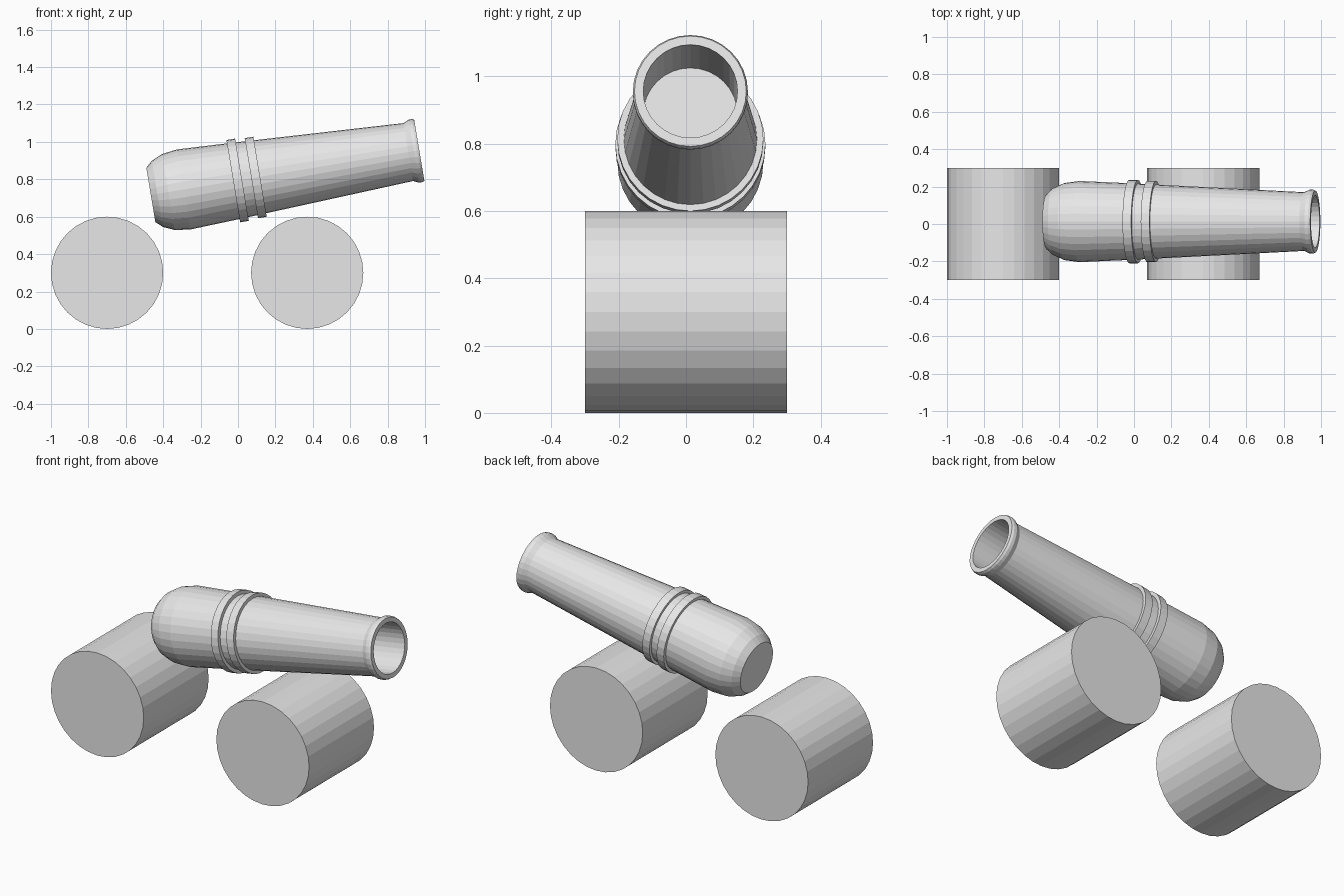
import bpy, bmesh, math
from mathutils import Matrix, Vector

if "Cube" in bpy.data.objects:
    bpy.data.objects.remove(bpy.data.objects["Cube"])

SIDES = 32
grey = bpy.data.materials.new("plain grey")
grey.diffuse_color = (0.8, 0.8, 0.8, 1)
grey.use_nodes = True
grey.node_tree.nodes["Principled BSDF"].inputs["Base Color"].default_value = grey.diffuse_color


def revolve(name, profile, matrix, closed=False):
    """Turn (distance, radius) points about local x; open ends become flat caps."""
    bm = bmesh.new()
    loops = []
    for t, r in profile:
        angles = [2 * math.pi * k / SIDES for k in range(SIDES)]
        loops.append([bm.verts.new((t, r * math.sin(a), r * math.cos(a))) for a in angles])
    pairs = list(zip(loops, loops[1:]))
    if closed:
        pairs.append((loops[-1], loops[0]))
    for a, b in pairs:
        for k in range(SIDES):
            n = (k + 1) % SIDES
            bm.faces.new((a[k], a[n], b[n], b[k]))
    if not closed:
        bm.faces.new(loops[0])
        bm.faces.new(loops[-1])
    bmesh.ops.recalc_face_normals(bm, faces=bm.faces)
    mesh = bpy.data.meshes.new(name)
    bm.to_mesh(mesh)
    bm.free()
    mesh.materials.append(grey)
    obj = bpy.data.objects.new(name, mesh)
    bpy.context.collection.objects.link(obj)
    obj.matrix_world = matrix
    return obj


# barrel frame: local x runs from the breech up to the muzzle
tilt = Matrix.Translation(Vector((-0.466, 0.013, 0.7165))) @ Matrix.Rotation(math.radians(-9.45), 4, 'Y')

# barrel with rounded breech, flared muzzle and deep bore
barrel = [(0, 0.147), (0.035, 0.179), (0.095, 0.206), (0.177, 0.217),
          (0.47, 0.204), (1.395, 0.157), (1.425, 0.171), (1.443, 0.171),
          (1.455, 0.166), (1.455, 0.140), (1.035, 0.140)]
revolve("cannon_barrel", barrel, tilt)

# two raised bands round the barrel
for name, start, end, radius in (("rear_band", 0.447, 0.494, 0.223),
                                 ("front_band", 0.545, 0.592, 0.217)):
    inner = radius - 0.03
    revolve(name, [(start, inner), (start, radius), (end, radius), (end, inner)], tilt, closed=True)

# wide rollers lying across the model
for name, x in (("rear_roller", -0.70), ("front_roller", 0.37)):
    place = Matrix.Translation(Vector((x, 0, 0.3))) @ Matrix.Rotation(math.pi / 2, 4, 'Z')
    revolve(name, [(-0.3, 0.3), (0.3, 0.3)], place)
